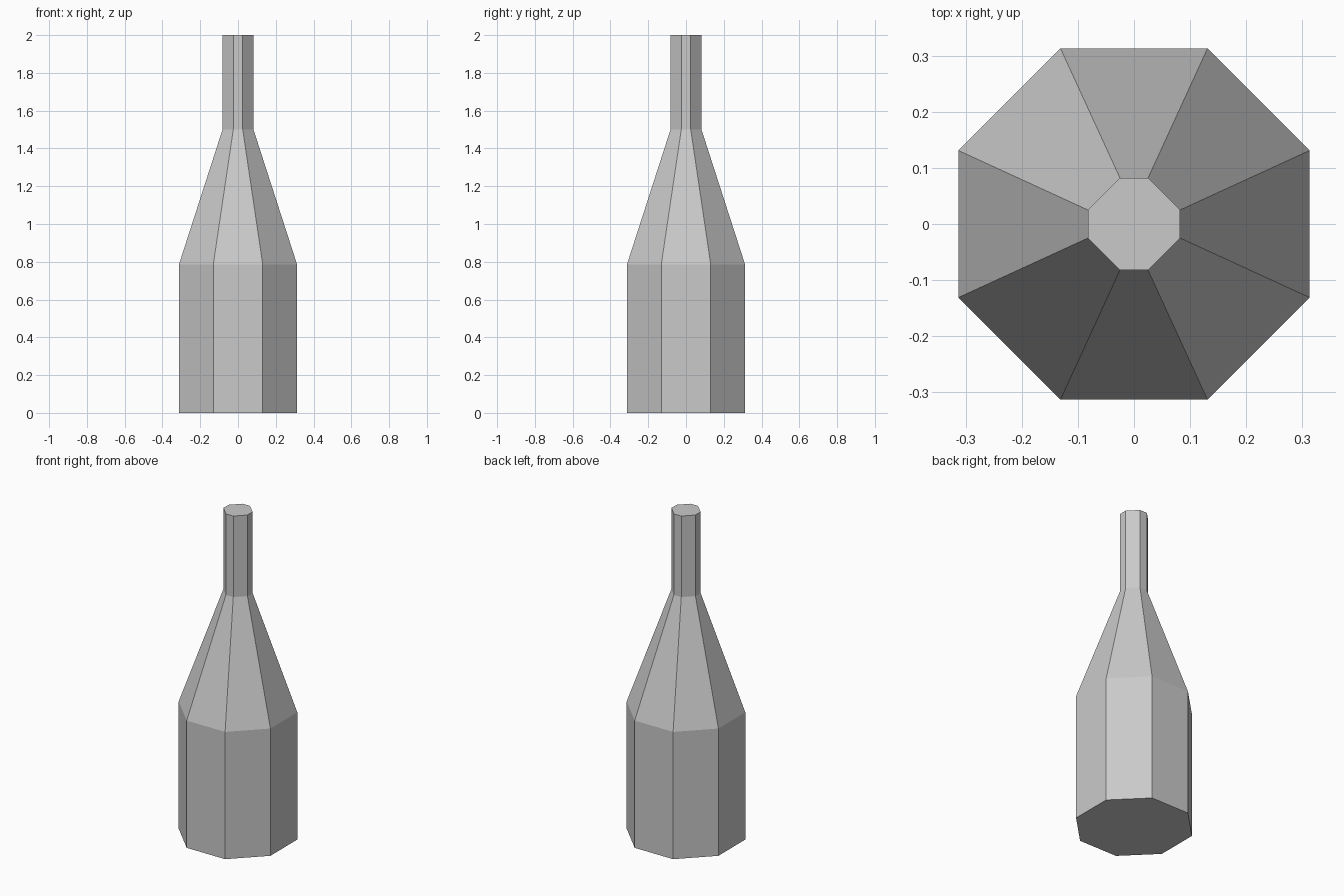
import bpy
import bmesh

cube = bpy.data.objects.get("Cube")
if cube:
    bpy.data.objects.remove(cube, do_unlink=True)

# Plain grey surface
GREY = (0.59, 0.59, 0.59, 1.0)
grey = bpy.data.materials.new("light_grey")
grey.use_nodes = True
grey.diffuse_color = GREY
grey.node_tree.nodes["Principled BSDF"].inputs["Base Color"].default_value = GREY


def octagon(bm, half_width, half_side, z):
    """Ring of eight vertices with flat sides facing the axes."""
    w, s = half_width, half_side
    corners = [(w, -s), (w, s), (s, w), (-s, w),
               (-w, s), (-w, -s), (-s, -w), (s, -w)]
    return [bm.verts.new((x, y, z)) for x, y in corners]


# Bottle profile: half width, half side length, height
PROFILE = [
    (0.313, 0.131, 0.0),     # base
    (0.313, 0.131, 0.785),   # shoulder
    (0.082, 0.025, 1.5),     # foot of neck
    (0.082, 0.025, 2.0),     # mouth
]

bm = bmesh.new()
rings = [octagon(bm, *level) for level in PROFILE]

# Walls between neighbouring rings
for low, high in zip(rings, rings[1:]):
    for i in range(8):
        j = (i + 1) % 8
        bm.faces.new((low[i], low[j], high[j], high[i]))

# Closed base and mouth
bm.faces.new(rings[0][::-1])
bm.faces.new(rings[-1])
bmesh.ops.recalc_face_normals(bm, faces=bm.faces)

mesh = bpy.data.meshes.new("bottle")
bm.to_mesh(mesh)
bm.free()
mesh.materials.append(grey)
bottle = bpy.data.objects.new("bottle", mesh)
bpy.context.collection.objects.link(bottle)
